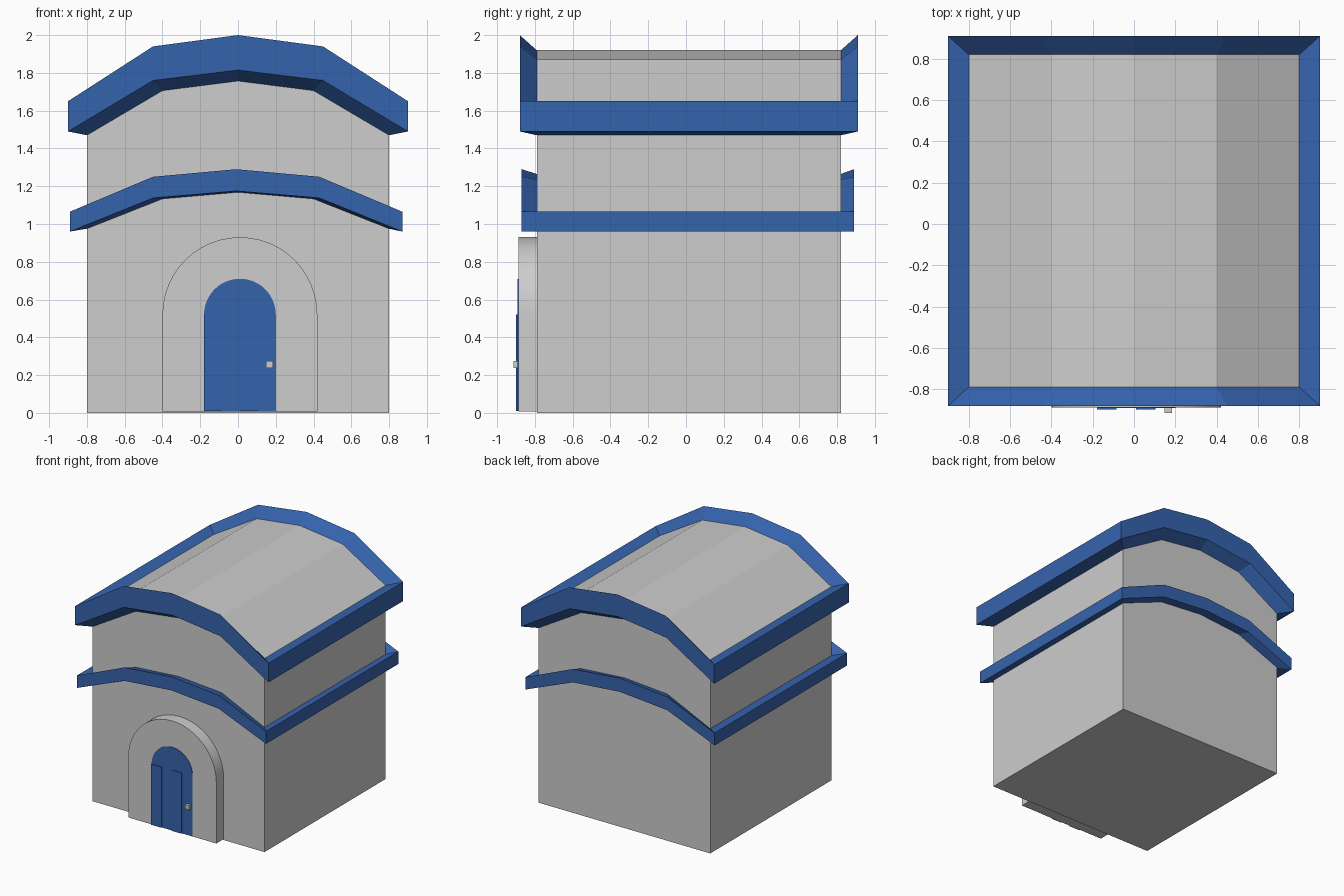
import bpy
import math

if "Cube" in bpy.data.objects:
    bpy.data.objects.remove(bpy.data.objects["Cube"])


def material(name, rgb):
    m = bpy.data.materials.new(name)
    m.diffuse_color = (*rgb, 1)
    m.use_nodes = True
    m.node_tree.nodes["Principled BSDF"].inputs["Base Color"].default_value = m.diffuse_color
    return m


GREY = material("light_grey", (0.61, 0.61, 0.61))
BLUE = material("roof_blue", (0.036, 0.125, 0.42))


def build(name, verts, faces, mat):
    me = bpy.data.meshes.new(name)
    me.from_pydata(verts, [], faces)
    me.materials.append(mat)
    ob = bpy.data.objects.new(name, me)
    bpy.context.collection.objects.link(ob)
    return ob


def prism(name, profile, y0, y1, mat):
    """Extrude a counter-clockwise x-z profile from y0 (front) to y1 (back)."""
    n = len(profile)
    verts = [(x, y, z) for y in (y0, y1) for x, z in profile]
    faces = [tuple(range(n)), tuple(range(2 * n - 1, n - 1, -1))]
    faces += [(i, i + n, (i + 1) % n + n, (i + 1) % n) for i in range(n)]
    return build(name, verts, faces, mat)


def rect(x0, x1, z0, z1):
    return [(x0, z0), (x1, z0), (x1, z1), (x0, z1)]


def arch(cx, r, z0, spring, seg=24):
    pts = [(cx - r, z0), (cx + r, z0)]
    for i in range(seg + 1):
        a = math.pi * i / seg
        pts.append((cx + r * math.cos(a), spring + r * math.sin(a)))
    return pts


def loop(x0, x1, y0, y1, heights):
    """Ring around the walls; heights are given at centre, quarter and corner."""
    mid, quarter, corner = heights
    hs = [corner, quarter, mid, quarter, corner]
    front = [(x0 + (x1 - x0) * i / 4, y0, hs[i]) for i in range(5)]
    back = [(x, y1, z) for x, _, z in reversed(front)]
    return front + back


def band(name, outer, inner, out_z, in_z):
    """Curved band: sloped underside, upright outer face, sloped top."""
    # loops run inner bottom, outer bottom, outer top, inner top
    loops = [loop(*inner, in_z[0]), loop(*outer, out_z[0]),
             loop(*outer, out_z[1]), loop(*inner, in_z[1])]
    n = 10
    faces = [(k * n + i, k * n + (i + 1) % n, (k + 1) * n + (i + 1) % n, (k + 1) * n + i)
             for k in range(3) for i in range(n)]
    return build(name, sum(loops, []), faces, BLUE)


WALL = (-0.80, 0.80, -0.79, 0.82)

# Walls with the faceted barrel roof
prism("walls_and_roof", [(-0.8, 0), (0.8, 0), (0.8, 1.63), (0.4, 1.87),
                         (0, 1.92), (-0.4, 1.87), (-0.8, 1.63)], -0.79, 0.82, GREY)

# Roof rim and middle band
band("roof_rim", (-0.90, 0.90, -0.88, 0.91), WALL,
     [(1.815, 1.76, 1.49), (2.0, 1.94, 1.65)],
     [(1.757, 1.706, 1.47), (1.92, 1.87, 1.63)])
band("middle_band", (-0.89, 0.87, -0.87, 0.89), WALL,
     [(1.175, 1.138, 0.96), (1.29, 1.25, 1.065)],
     [(1.168, 1.133, 0.975), (1.265, 1.235, 1.05)])

# Door surround, rounded on top
frame = prism("door_surround", arch(0.01, 0.41, 0.008, 0.52), -0.888, -0.78, GREY)
bpy.context.view_layer.objects.active = frame
frame.select_set(True)
bpy.ops.object.shade_smooth_by_angle(angle=math.radians(30))

# Door panel with two raised planks
prism("door_panel", arch(0.01, 0.19, 0.01, 0.52), -0.892, -0.885, BLUE)
for i, x in enumerate((-0.18, 0.01)):
    prism(f"door_plank_{i + 1}", rect(x, x + 0.095, 0.01, 0.52), -0.899, -0.89, BLUE)

# Door knob
prism("door_knob", rect(0.148, 0.185, 0.237, 0.274), -0.914, -0.888, GREY)
